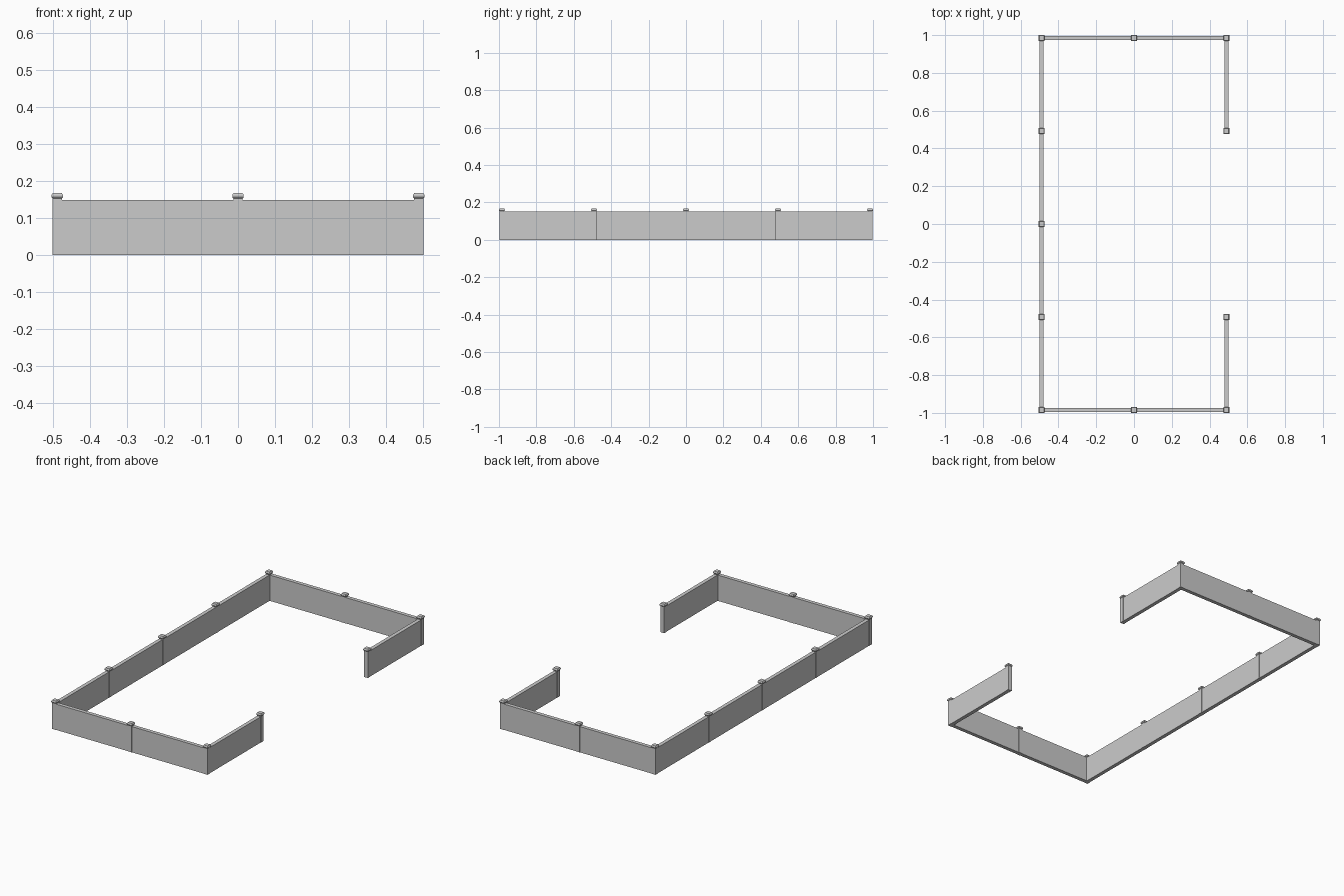
import bpy, bmesh

if "Cube" in bpy.data.objects:
    bpy.data.objects.remove(bpy.data.objects["Cube"])

CX, CY = 0.489, 0.9845      # centre lines of the fence
STEP = CY / 2               # spacing of posts along the long sides
WALL_H, WALL_T = 0.15, 0.022

mat = bpy.data.materials.new("plain grey")
mat.diffuse_color = (0.6, 0.6, 0.6, 1)
mat.use_nodes = True
mat.node_tree.nodes["Principled BSDF"].inputs["Base Color"].default_value = mat.diffuse_color


def stack(name, x, y, rings):
    """Closed solid from rectangular rings: (half x, half y, z)."""
    bm = bmesh.new()
    loops = []
    for hx, hy, z in rings:
        loops.append([bm.verts.new((x + sx * hx, y + sy * hy, z))
                      for sx, sy in ((-1, -1), (1, -1), (1, 1), (-1, 1))])
    bm.faces.new(loops[0][::-1])
    bm.faces.new(loops[-1])
    for a, b in zip(loops, loops[1:]):
        for i in range(4):
            j = (i + 1) % 4
            bm.faces.new((a[i], a[j], b[j], b[i]))
    me = bpy.data.meshes.new(name)
    bm.to_mesh(me)
    bm.free()
    me.materials.append(mat)
    bpy.context.collection.objects.link(bpy.data.objects.new(name, me))


def post(x, y):
    p = 0.0125
    # square post with a bevelled cap
    stack("post", x, y, [(p, p, 0), (p, p, 0.154)])
    stack("post_cap", x, y, [(h, h, z) for h, z in (
        (0.0125, 0.153), (0.0155, 0.157), (0.0155, 0.163), (0.0125, 0.168))])


def panel(a, b):
    # wall panel running between two post centres
    hx = abs(a[0] - b[0]) / 2 or WALL_T / 2
    hy = abs(a[1] - b[1]) / 2 or WALL_T / 2
    stack("wall_panel", (a[0] + b[0]) / 2, (a[1] + b[1]) / 2,
          [(hx, hy, 0), (hx, hy, WALL_H)])


# path around the yard, from one gate post to the other
path = [(CX, -STEP), (CX, -CY), (0, -CY), (-CX, -CY), (-CX, -STEP), (-CX, 0),
        (-CX, STEP), (-CX, CY), (0, CY), (CX, CY), (CX, STEP)]
for p in path:
    post(*p)
for a, b in zip(path, path[1:]):
    panel(a, b)
